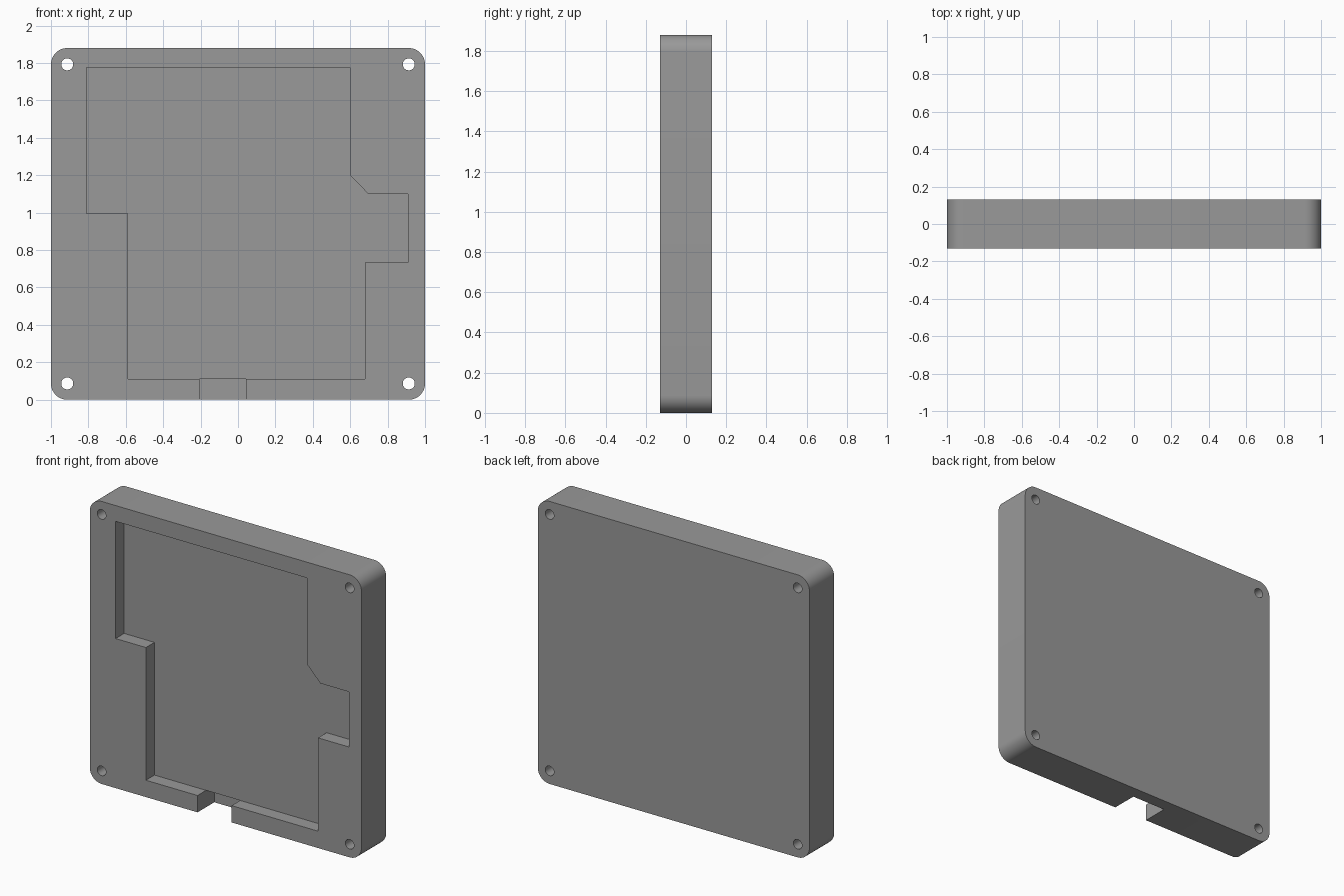
import bpy, bmesh, math

if "Cube" in bpy.data.objects:
    bpy.data.objects.remove(bpy.data.objects["Cube"])

W, H, T = 2.0, 1.88, 0.26          # plate width, height, thickness
FRONT = -T / 2
R = 0.087                          # corner radius, also hole inset
POCKET_DEPTH, NOTCH_DEPTH = 0.09, 0.176

grey = bpy.data.materials.new("mid grey")
grey.diffuse_color = (0.32, 0.32, 0.32, 1)
grey.use_nodes = True
grey.node_tree.nodes["Principled BSDF"].inputs["Base Color"].default_value = grey.diffuse_color


def prism(name, outline, y0, y1):
    """Extrude an x-z outline from y0 to y1."""
    bm = bmesh.new()
    face = bm.faces.new([bm.verts.new((x, y0, z)) for x, z in outline])
    new = bmesh.ops.extrude_face_region(bm, geom=[face])["geom"]
    verts = [v for v in new if isinstance(v, bmesh.types.BMVert)]
    bmesh.ops.translate(bm, verts=verts, vec=(0, y1 - y0, 0))
    bmesh.ops.recalc_face_normals(bm, faces=bm.faces)
    mesh = bpy.data.meshes.new(name)
    bm.to_mesh(mesh)
    bm.free()
    mesh.materials.append(grey)
    obj = bpy.data.objects.new(name, mesh)
    bpy.context.collection.objects.link(obj)
    return obj


def arc(cx, cz, r, start, sweep, n):
    return [(cx + r * math.cos(math.radians(start + sweep * i / n)),
             cz + r * math.sin(math.radians(start + sweep * i / n)))
            for i in range(n + 1)]


def cut(target, cutter):
    mod = target.modifiers.new("cut", "BOOLEAN")
    mod.operation, mod.solver, mod.object = "DIFFERENCE", "EXACT", cutter
    bpy.context.view_layer.objects.active = target
    bpy.ops.object.modifier_apply(modifier=mod.name)
    bpy.data.objects.remove(cutter)


# Rounded plate
corners = [(W / 2 - R, H - R), (-W / 2 + R, H - R), (-W / 2 + R, R), (W / 2 - R, R)]
outline = []
for i, (cx, cz) in enumerate(corners):
    outline += arc(cx, cz, R, 90 * i, 90, 12)
plate = prism("case_plate", outline, FRONT, -FRONT)

# Stepped front pocket
pocket = [(-0.81, 1.775), (0.6, 1.775), (0.6, 1.2), (0.697, 1.10), (0.908, 1.10),
          (0.908, 0.733), (0.68, 0.733), (0.68, 0.112), (-0.587, 0.112),
          (-0.587, 0.995), (-0.81, 0.995)]
cut(plate, prism("pocket_cutter", pocket, FRONT - 0.1, FRONT + POCKET_DEPTH))

# Deeper cable notch through the bottom rim
notch = [(-0.207, -0.1), (0.044, -0.1), (0.044, 0.112), (-0.207, 0.112)]
cut(plate, prism("notch_cutter", notch, FRONT - 0.1, FRONT + NOTCH_DEPTH))

# Screw holes, concentric with the corners
for cx, cz in corners:
    cut(plate, prism("hole_cutter", arc(cx, cz, 0.032, 0, 360, 32)[:-1], -0.3, 0.3))

# Smooth corners and holes, keep edges sharp
plate.select_set(True)
bpy.context.view_layer.objects.active = plate
bpy.ops.object.shade_smooth_by_angle(angle=math.radians(30))
